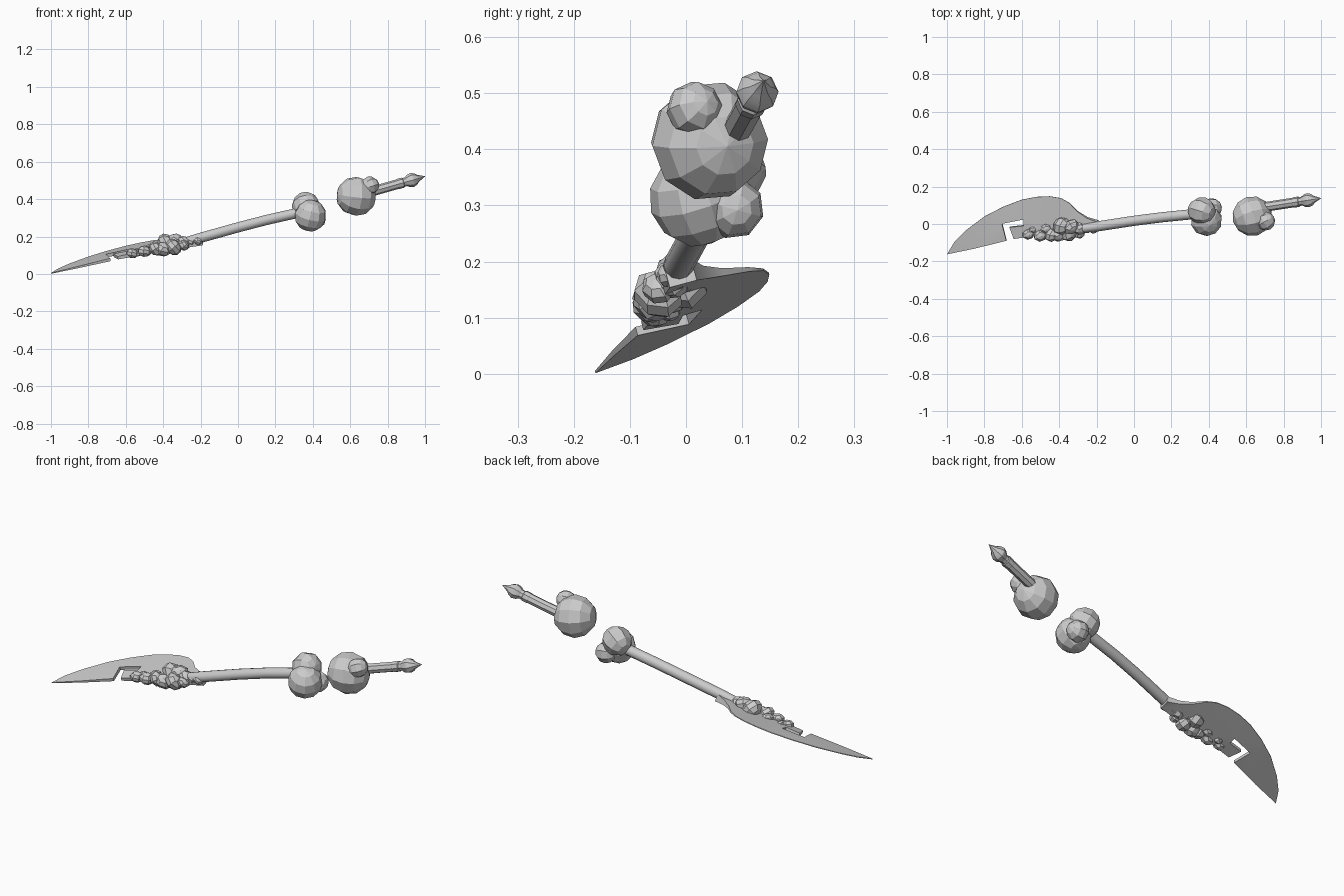
import bpy, bmesh, random, math
from mathutils import Vector, Matrix, Euler

if "Cube" in bpy.data.objects:
    bpy.data.objects.remove(bpy.data.objects["Cube"])

random.seed(4)


def finish(name, bm, angle=None):
    bmesh.ops.recalc_face_normals(bm, faces=bm.faces)
    me = bpy.data.meshes.new(name)
    bm.to_mesh(me)
    bm.free()
    ob = bpy.data.objects.new(name, me)
    bpy.context.collection.objects.link(ob)
    if angle:
        for p in me.polygons:
            p.use_smooth = True
        me.set_sharp_from_angle(angle=math.radians(angle))
    return ob


def tube(name, stations, sides, angle=None):
    """Rings swept along (x, y, z, radius) stations, capped at both ends."""
    bm = bmesh.new()
    pts = [Vector(s[:3]) for s in stations]
    rings = []
    for i, s in enumerate(stations):
        d = pts[min(i + 1, len(pts) - 1)] - pts[max(i - 1, 0)]
        side = d.cross(Vector((0, 0, 1))).normalized()
        up = side.cross(d).normalized()
        rings.append([bm.verts.new(pts[i] + s[3] * (side * math.cos(a) + up * math.sin(a)))
                      for a in (2 * math.pi * k / sides for k in range(sides))])
    for a, b in zip(rings, rings[1:]):
        for k in range(sides):
            n = (k + 1) % sides
            bm.faces.new((a[k], a[n], b[n], b[k]))
    bm.faces.new(rings[0])
    bm.faces.new(rings[-1])
    return finish(name, bm, angle)


def stone(name, loc, scale, rot, seg=8, rings=6):
    """Faceted lump."""
    bm = bmesh.new()
    m = Matrix.LocRotScale(Vector(loc), Euler(rot), Vector(scale))
    bmesh.ops.create_uvsphere(bm, u_segments=seg, v_segments=rings, radius=1, matrix=m)
    return finish(name, bm)


# Blade: flat outline on a tilted plane, (x, y, half thickness)
outline = [
    (-1, -.162, .002), (-.96, -.095, .002), (-.9, -.035, .002), (-.8, .04, .002),
    (-.7, .092, .002), (-.6, .13, .002), (-.52, .145, .002), (-.45, .148, .002),
    (-.39, .138, .002), (-.345, .112, .004), (-.3, .066, .007), (-.25, .034, .012),
    (-.19, .014, .02), (-.19, -.034, .02), (-.3, -.045, .016), (-.45, -.055, .012),
    (-.57, -.068, .01), (-.642, -.078, .008), (-.665, -.016, .01), (-.59, -.008, .01),
    (-.59, .026, .009), (-.705, .003, .009), (-.682, -.088, .008), (-.85, -.13, .005)]
normal = Vector((-.167, -.27, 1)).normalized()


def plane_z(x, y):
    return .003 + .167 * (x + 1) + .27 * (y + .162)


bm = bmesh.new()
top, bottom = [
    [bm.verts.new(Vector((x, y, plane_z(x, y))) + normal * t * s) for x, y, t in outline]
    for s in (1, -1)]
caps = [bm.faces.new(top), bm.faces.new(bottom)]
for i in range(len(outline)):
    j = (i + 1) % len(outline)
    bm.faces.new((top[i], top[j], bottom[j], bottom[i]))
bmesh.ops.triangulate(bm, faces=caps)
finish("blade", bm, 30)

# Main shaft, slightly bowed
tube("shaft", [(-.34, -.03, .16, .018), (-.26, -.022, .178, .024), (-.19, -.012, .196, .027),
               (0, .017, .249, .027), (.15, .036, .288, .027), (.34, .055, .331, .027)], 12, 40)

# Rear handle with collar, knob and point
a, b = Vector((.66, .085, .425)), Vector((1, .138, .522))
profile = [(0, .026), (.56, .026), (.57, .028), (.65, .028), (.66, .024), (.7, .024),
           (.74, .034), (.8, .038), (.86, .03), (.89, .019), (1, .001)]
tube("rear_handle", [(*a.lerp(b, t), r) for t, r in profile], 8, 25)

# Stone clusters at the break
for i, (x, y, z, r) in enumerate([
        (.387, .02, .312, .086), (.362, .07, .365, .075), (.415, .085, .295, .055),
        (.632, .042, .415, .107), (.705, .015, .472, .05)]):
    stone(f"large_stone_{i + 1}", (x, y, z), (r, r, r),
          (.3 + i * .7, .25 + i * .4, i * .9), 10 if r > .08 else 8, 6)

# Small stones clinging to the blade root: x, y, height above blade, radius
rocks = [
    (-.565, -.055, .006, .032), (-.5, -.062, .008, .036), (-.44, -.058, .01, .04),
    (-.54, -.03, .0, .024), (-.47, -.025, .005, .03), (-.385, -.01, .018, .052),
    (-.4, -.055, .0, .044), (-.345, -.05, .0, .046), (-.335, -.015, .025, .043),
    (-.29, -.025, .01, .038), (-.25, -.022, .008, .028), (-.215, -.03, .006, .024),
    (-.29, -.05, .0, .03)]
for i, (x, y, h, r) in enumerate(rocks):
    stone(f"small_stone_{i + 1}", (x, y, plane_z(x, y) + h), (r * 1.1, r * .92, r * .85),
          [random.uniform(0, .9) for _ in range(3)], 7, 5)
